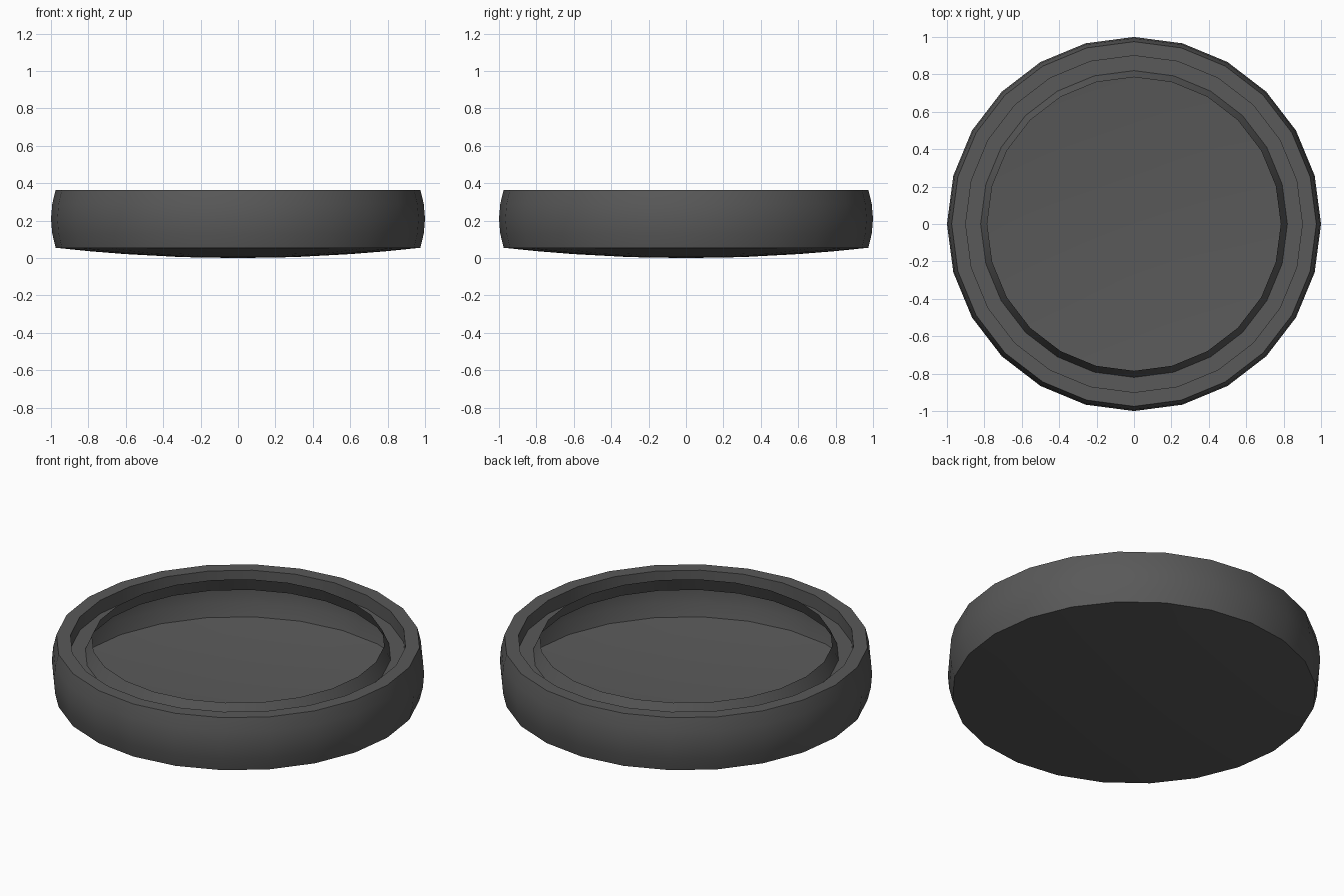
import bpy, bmesh, math

if "Cube" in bpy.data.objects:
    bpy.data.objects.remove(bpy.data.objects["Cube"])

SIDES = 24

mat = bpy.data.materials.new("dark_grey")
mat.diffuse_color = (0.1, 0.1, 0.1, 1)
mat.use_nodes = True
mat.node_tree.nodes["Principled BSDF"].inputs["Base Color"].default_value = mat.diffuse_color


def lathe(name, profile):
    """Revolve (radius, z) points, listed bottom to top with the outside facing out."""
    bm = bmesh.new()
    rings = []
    for r, z in profile:
        if r == 0:
            rings.append([bm.verts.new((0, 0, z))] * SIDES)
        else:
            rings.append([bm.verts.new((r * math.cos(2 * math.pi * j / SIDES),
                                        r * math.sin(2 * math.pi * j / SIDES), z))
                          for j in range(SIDES)])
    for a, b in zip(rings, rings[1:]):
        for j in range(SIDES):
            k = (j + 1) % SIDES
            if a[j] is a[k]:
                bm.faces.new((a[j], b[k], b[j]))
            else:
                bm.faces.new((a[j], a[k], b[k], b[j]))
    mesh = bpy.data.meshes.new(name)
    bm.to_mesh(mesh)
    bm.free()
    mesh.materials.append(mat)
    obj = bpy.data.objects.new(name, mesh)
    bpy.context.collection.objects.link(obj)
    bpy.ops.object.select_all(action='DESELECT')
    obj.select_set(True)
    bpy.context.view_layer.objects.active = obj
    bpy.ops.object.shade_smooth_by_angle(angle=math.radians(30))
    return obj


# Thin hollow case: shallow domed bottom, bulging side, flat rim and groove
lathe("case", [(0, 0), (0.3, 0.005), (0.6, 0.021), (0.8, 0.037), (0.975, 0.055),
               (0.993, 0.13), (1.0, 0.21), (0.993, 0.29), (0.975, 0.365),
               (0.9, 0.365), (0.9, 0.286), (0.82, 0.286)])

# Raised lip around the open middle
lathe("inner_lip", [(0.82, 0.286), (0.785, 0.365)])
